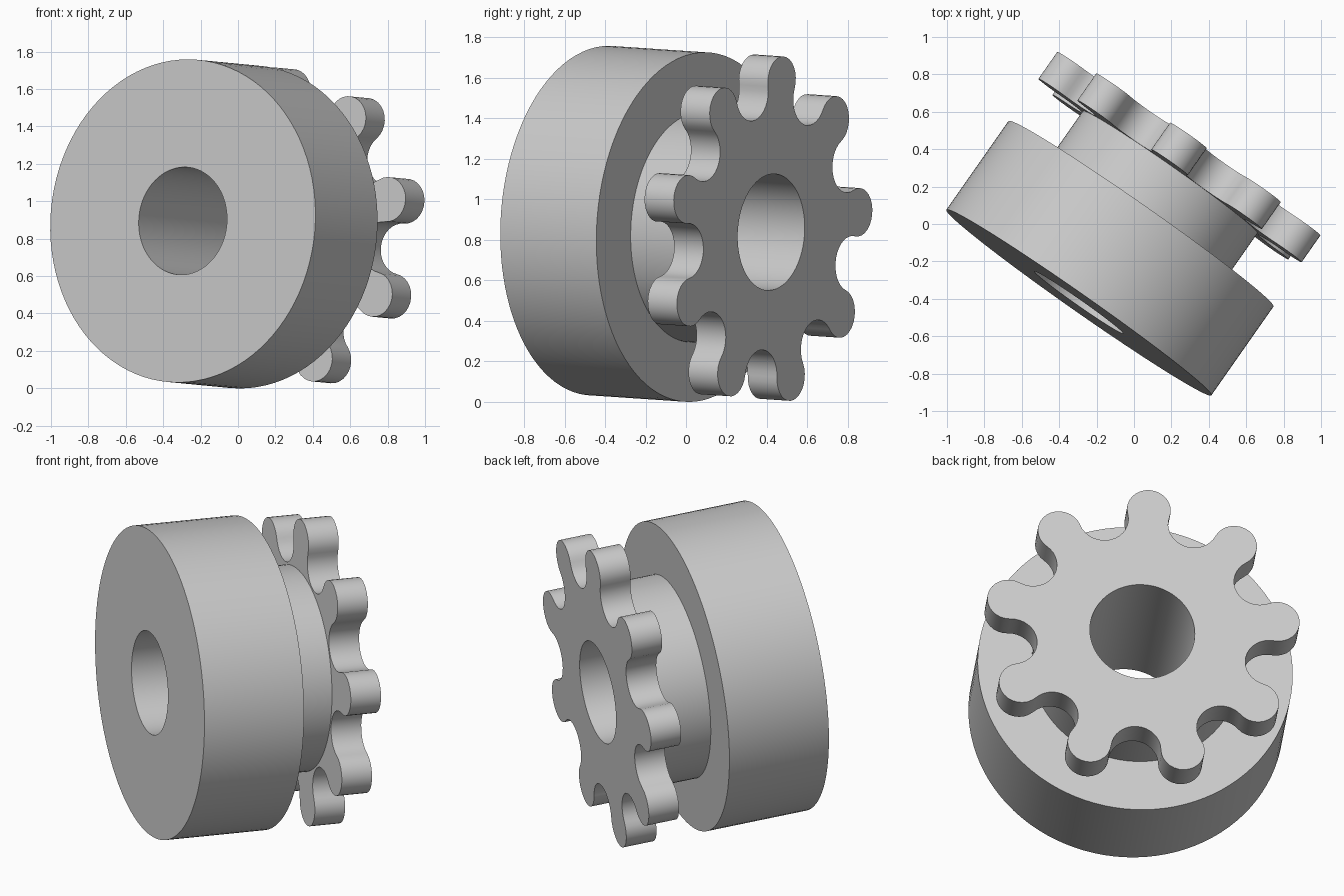
import bpy
import bmesh
from math import cos, sin, pi, radians, atan2, hypot
from mathutils import Matrix, Vector

cube = bpy.data.objects.get("Cube")
if cube:
    bpy.data.objects.remove(cube, do_unlink=True)

# Dimensions along and around the shaft axis
BORE_R, DRUM_R, HUB_R = 0.288, 0.865, 0.57
DRUM_END, HUB_END, PLATE_END = 0.58, 0.852, 1.028
TEETH, PHASE = 9, radians(7.5)
TIP_C, TIP_R, SEAT_C = 0.75, 0.12, 0.72
SEGMENTS = 96

# Tilted frame: local z runs along the shaft
axis = Vector((0.572, 0.817, -0.055)).normalized()
side = Vector((-axis.y, axis.x, 0)).normalized()
up = axis.cross(side)
frame = Matrix((side, up, axis)).transposed().to_4x4()
frame.translation = (-0.295, -0.42, 0.895)

# Single grey material
metal = bpy.data.materials.new("grey metal")
metal.use_nodes = True
grey = (0.6, 0.6, 0.6, 1)
metal.diffuse_color = grey
metal.node_tree.nodes["Principled BSDF"].inputs["Base Color"].default_value = grey


def finish(name, bm):
    bmesh.ops.recalc_face_normals(bm, faces=bm.faces)
    bm.transform(frame)
    mesh = bpy.data.meshes.new(name)
    bm.to_mesh(mesh)
    bm.free()
    mesh.materials.append(metal)
    obj = bpy.data.objects.new(name, mesh)
    bpy.context.collection.objects.link(obj)
    bpy.ops.object.select_all(action="DESELECT")
    obj.select_set(True)
    bpy.context.view_layer.objects.active = obj
    bpy.ops.object.shade_smooth_by_angle(angle=radians(30))


def arc(center, radius, start, end, steps):
    return [center + radius * Vector((cos(a), sin(a)))
            for a in (start + (end - start) * i / steps for i in range(steps + 1))]


def polar(radius, angle):
    return Vector((radius * cos(angle), radius * sin(angle)))


def add_loop(bm, points, z):
    verts = [bm.verts.new((p.x, p.y, z)) for p in points]
    return [bm.edges.new((v, verts[i - 1])) for i, v in enumerate(verts)]


# Drum and hub: one turned profile with an open bore
profile = [(BORE_R, 0), (DRUM_R, 0), (DRUM_R, DRUM_END),
           (HUB_R, DRUM_END), (HUB_R, HUB_END), (BORE_R, HUB_END)]
bm = bmesh.new()
rings = [[bm.verts.new((*polar(r, 2 * pi * i / SEGMENTS), z)) for i in range(SEGMENTS)]
         for r, z in profile]
for k, ring in enumerate(rings):
    prev = rings[k - 1]
    for i in range(SEGMENTS):
        bm.faces.new((prev[i - 1], prev[i], ring[i], ring[i - 1]))
finish("drum_and_hub", bm)

# Sprocket outline: rounded tips joined tangentially to round roller seats
half = pi / TEETH
offset = polar(SEAT_C, half) - Vector((TIP_C, 0))
beta = atan2(offset.y, offset.x)
seat_r = hypot(offset.x, offset.y) - TIP_R
outline = []
for k in range(TEETH):
    a = PHASE + 2 * half * k
    outline += arc(polar(TIP_C, a), TIP_R, a - beta, a + beta, 16)
    seat = arc(polar(SEAT_C, a + half), seat_r,
               a + beta + pi, a + 2 * half - beta + pi, 16)
    outline += seat[1:-1]

# Sprocket plate, filled around the bore and extruded
bm = bmesh.new()
edges = add_loop(bm, outline, HUB_END)
edges += add_loop(bm, arc(Vector((0, 0)), BORE_R, 0, 2 * pi, SEGMENTS)[:-1], HUB_END)
bmesh.ops.triangle_fill(bm, use_beauty=True, edges=edges)
result = bmesh.ops.extrude_face_region(bm, geom=bm.faces[:], use_keep_orig=True)
moved = [g for g in result["geom"] if isinstance(g, bmesh.types.BMVert)]
bmesh.ops.translate(bm, verts=moved, vec=(0, 0, PLATE_END - HUB_END))
finish("sprocket_plate", bm)
